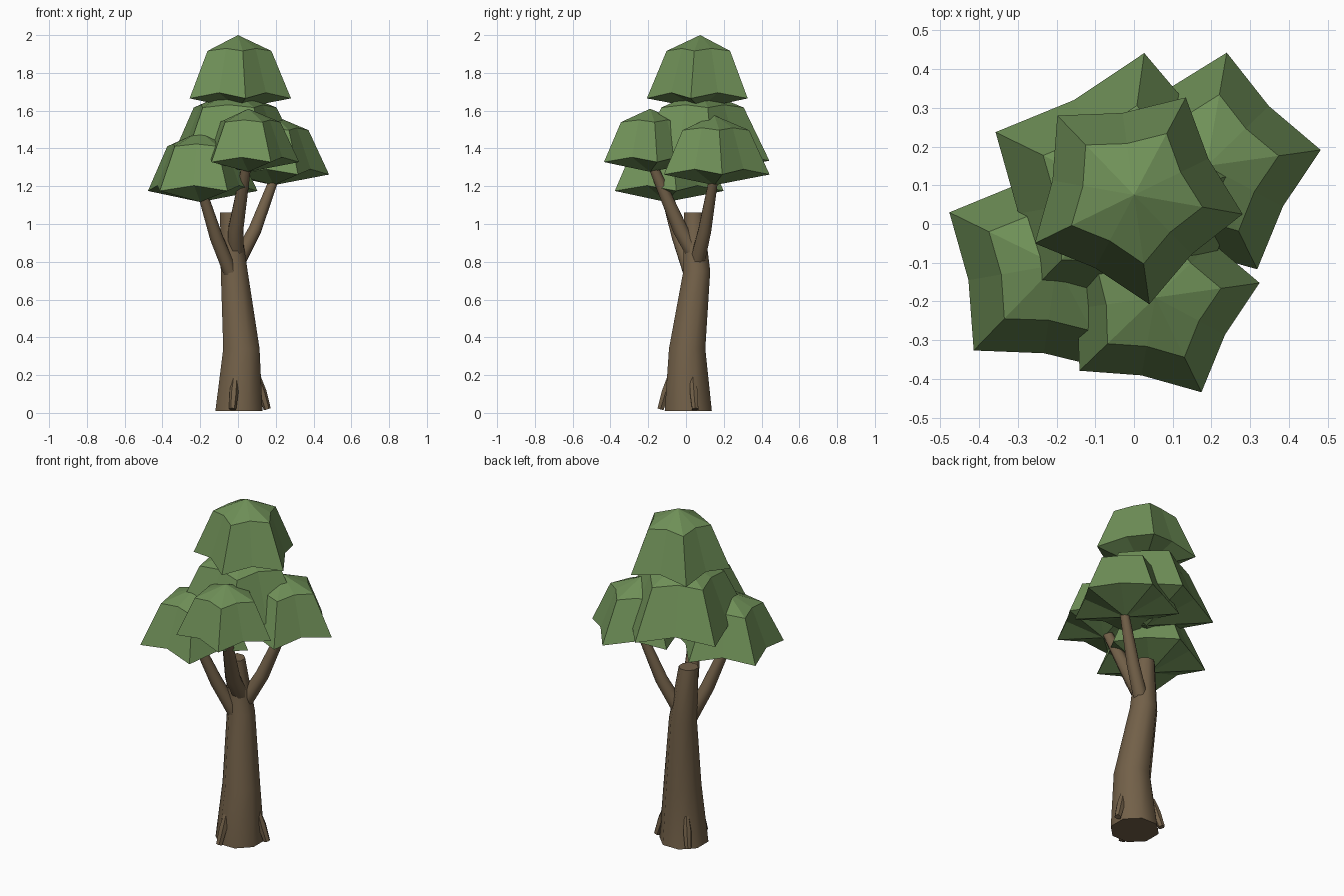
import bpy, bmesh, math
from mathutils import Vector

if "Cube" in bpy.data.objects:
    bpy.data.objects.remove(bpy.data.objects["Cube"])


def material(name, rgb):
    m = bpy.data.materials.new(name)
    m.diffuse_color = (*rgb, 1)
    m.use_nodes = True
    m.node_tree.nodes["Principled BSDF"].inputs["Base Color"].default_value = m.diffuse_color
    return m


BARK = material("bark brown", (0.17, 0.118, 0.066))
LEAF = material("leaf green", (0.16, 0.28, 0.097))


def finish(bm, name, mat, smooth):
    bmesh.ops.recalc_face_normals(bm, faces=bm.faces)
    me = bpy.data.meshes.new(name)
    bm.to_mesh(me)
    bm.free()
    me.materials.append(mat)
    ob = bpy.data.objects.new(name, me)
    bpy.context.collection.objects.link(ob)
    if smooth:
        bpy.ops.object.select_all(action='DESELECT')
        ob.select_set(True)
        bpy.context.view_layer.objects.active = ob
        bpy.ops.object.shade_smooth_by_angle(angle=math.radians(50))
    return ob


def bridge(bm, a, b):
    n = len(a)
    for i in range(n):
        bm.faces.new((a[i], a[(i + 1) % n], b[(i + 1) % n], b[i]))


def tube(name, path, sides, level=False):
    """Capped tapered tube through (x, y, z, radius) stations."""
    bm = bmesh.new()
    pts = [Vector(p[:3]) for p in path]
    rings = []
    for i, p in enumerate(path):
        d = pts[min(i + 1, len(pts) - 1)] - pts[max(i - 1, 0)]
        if level:
            d = Vector((0, 0, 1))
        q = Vector((0, 0, 1)).rotation_difference(d.normalized())
        ring = []
        for k in range(sides):
            a = 2 * math.pi * (k + 0.5) / sides
            ring.append(bm.verts.new(pts[i] + q @ Vector((p[3] * math.cos(a), p[3] * math.sin(a), 0))))
        rings.append(ring)
    for a, b in zip(rings, rings[1:]):
        bridge(bm, a, b)
    bm.faces.new(rings[0])
    bm.faces.new(rings[-1])
    return finish(bm, name, BARK, True)


def clump(name, x, y, rim, top, radius, phase):
    """Five-pointed leaf dome: apex, upper star, rim star, bottom point."""
    bm = bmesh.new()
    h = top - rim

    def star(r_tip, r_notch, z_tip, z_notch):
        ring = []
        for k in range(10):
            a = math.radians(phase + 36 * k)
            r, z = (r_notch, z_notch) if k % 2 else (r_tip, z_tip)
            ring.append(bm.verts.new((x + radius * r * math.cos(a), y + radius * r * math.sin(a), z)))
        return ring

    upper = star(0.63, 0.47, rim + 0.75 * h, rim + 0.79 * h)
    lower = star(1.0, 0.75, rim, rim + 0.09 * h)
    apex = bm.verts.new((x, y, top))
    base = bm.verts.new((x, y, rim - 0.19 * radius))
    bridge(bm, upper, lower)
    for k in range(10):
        bm.faces.new((apex, upper[k], upper[(k + 1) % 10]))
        bm.faces.new((base, lower[(k + 1) % 10], lower[k]))
    return finish(bm, name, LEAF, False)


# Trunk, leaning and tapering
tube("trunk", [(0.005, 0.012, 0.01, 0.135), (0.018, 0.006, 0.34, 0.104),
               (-0.02, 0.057, 0.75, 0.077), (-0.045, 0.04, 1.06, 0.054)], 8, level=True)

# Branches reaching into the lower leaf clumps
tube("left_branch", [(-0.03, 0.03, 0.72, 0.04), (-0.115, -0.04, 0.93, 0.037),
                     (-0.2, -0.12, 1.2, 0.026)], 8)
tube("front_branch", [(-0.01, 0.045, 0.84, 0.045), (-0.012, -0.03, 0.97, 0.043),
                      (0.05, -0.19, 1.34, 0.025)], 8)
tube("right_branch", [(0.0, 0.06, 0.80, 0.042), (0.09, 0.1, 0.97, 0.037),
                      (0.2, 0.15, 1.26, 0.025)], 8)

# Three root stubs around the base
for i, deg in enumerate((15, 135, 255)):
    c, s = math.cos(math.radians(deg)), math.sin(math.radians(deg))
    tube("root_%d" % (i + 1), [(0.01 + r * c, 0.01 + r * s, z, w) for r, z, w in
                               ((0.1, 0.19, 0.014), (0.122, 0.11, 0.024), (0.15, 0.02, 0.019))], 6)

# Leaf clumps: centre, rim height, top height, radius, turn
clump("top_leaves", 0.0, 0.075, 1.665, 2.0, 0.285, 62)
clump("middle_leaves", -0.025, 0.075, 1.335, 1.71, 0.37, 82)
clump("right_leaves", 0.188, 0.15, 1.262, 1.575, 0.297, 8)
clump("left_leaves", -0.2, -0.105, 1.175, 1.49, 0.308, 10)
clump("front_leaves", 0.055, -0.19, 1.328, 1.61, 0.272, 8)
